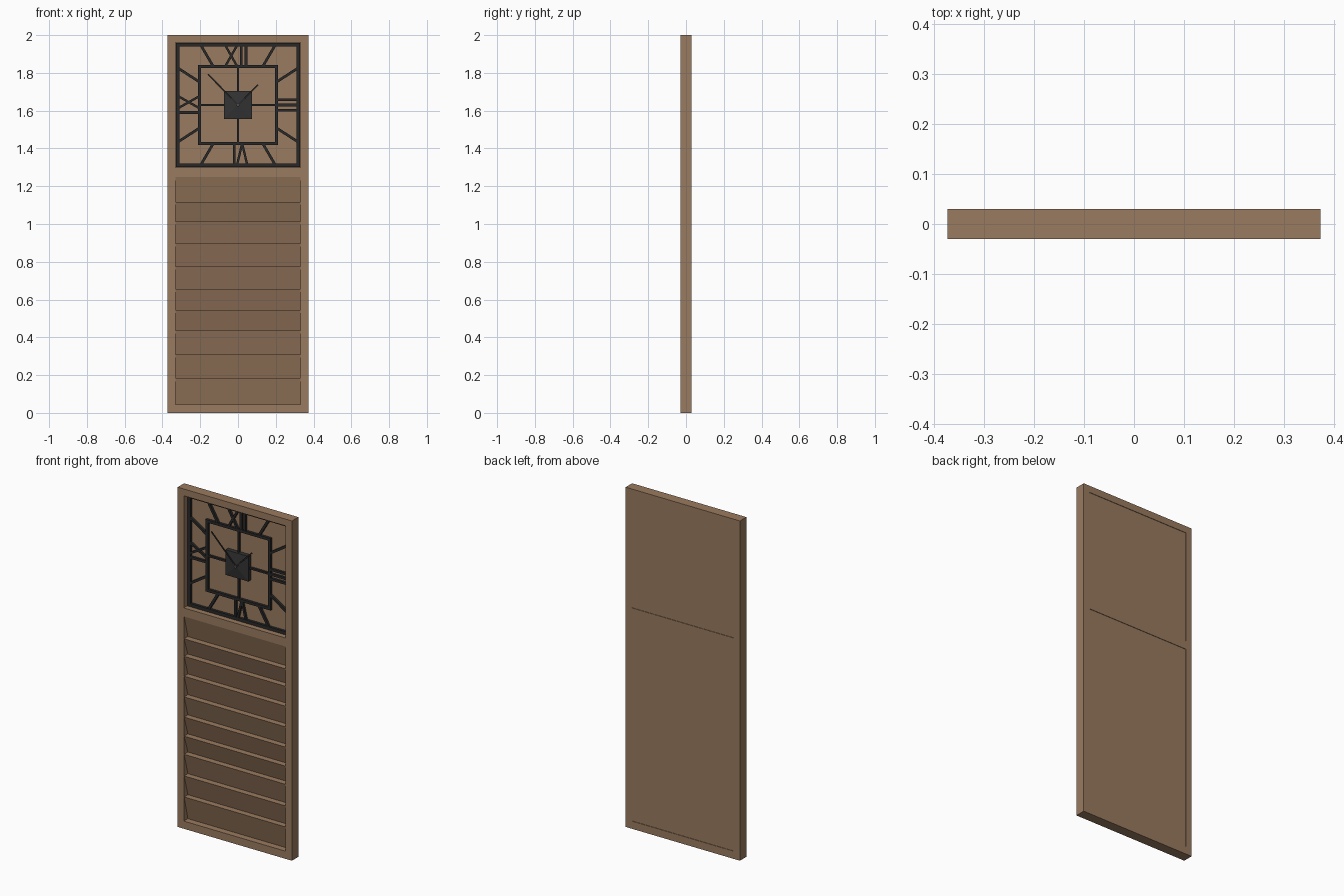
import bpy, bmesh, math
from mathutils import Vector

if "Cube" in bpy.data.objects:
    bpy.data.objects.remove(bpy.data.objects["Cube"])


def material(name, rgb):
    m = bpy.data.materials.new(name)
    m.diffuse_color = (*rgb, 1)
    m.use_nodes = True
    m.node_tree.nodes["Principled BSDF"].inputs["Base Color"].default_value = m.diffuse_color
    return m


WOOD = material("brown wood", (0.32, 0.196, 0.115))
IRON = material("black iron", (0.022, 0.022, 0.023))
HUB = material("dark grey metal", (0.033, 0.033, 0.034))
KNOB = material("grey knob", (0.08, 0.072, 0.065))


def finish(name, bm, mat):
    bmesh.ops.recalc_face_normals(bm, faces=bm.faces)
    me = bpy.data.meshes.new(name)
    bm.to_mesh(me)
    bm.free()
    me.materials.append(mat)
    ob = bpy.data.objects.new(name, me)
    bpy.context.collection.objects.link(ob)
    return ob


def prism(bm, pts, direction):
    """Extrude a closed outline along a direction."""
    f = bm.faces.new([bm.verts.new(p) for p in pts])
    r = bmesh.ops.extrude_face_region(bm, geom=[f])
    vs = [g for g in r["geom"] if isinstance(g, bmesh.types.BMVert)]
    bmesh.ops.translate(bm, verts=vs, vec=direction)


def box(bm, x0, x1, y0, y1, z0, z1):
    prism(bm, [(x0, y0, z0), (x1, y0, z0), (x1, y0, z1), (x0, y0, z1)], (0, y1 - y0, 0))


CZ = 1.63  # clock centre height


def bar(bm, p, q, w, y0, y1):
    """Flat bar between two dial points (x, z relative to the clock centre)."""
    p, q = Vector(p), Vector(q)
    d = (q - p).normalized()
    n = Vector((-d.y, d.x)) * w / 2
    prism(bm, [(c.x, y0, CZ + c.y) for c in (p + n, q + n, q - n, p - n)], (0, y1 - y0, 0))


def square_ring(bm, outer, w, y0, y1):
    i = outer - w
    for s in (-1, 1):
        a, b = sorted((s * i, s * outer))
        box(bm, a, b, y0, y1, CZ - outer, CZ + outer)
        box(bm, -i, i, y0, y1, CZ + a, CZ + b)


# Outer wooden frame: two stiles, three rails
bm = bmesh.new()
for s in (-1, 1):
    a, b = sorted((s * 0.332, s * 0.372))
    box(bm, a, b, -0.03, 0.03, 0, 2)
for z0, z1 in ((0, 0.045), (1.25, 1.30), (1.96, 2)):
    box(bm, -0.332, 0.332, -0.03, 0.03, z0, z1)
finish("frame", bm, WOOD)

# Back panel, slightly recessed behind
bm = bmesh.new()
box(bm, -0.332, 0.332, 0.015, 0.027, 0.04, 1.965)
finish("back_panel", bm, WOOD)

# Sloping slats: each leans inward toward its bottom edge
edges = [1.25, 1.117, 1.014, 0.897, 0.775, 0.656, 0.544, 0.437, 0.31, 0.186, 0.045]
bm = bmesh.new()
for top, bot in zip(edges, edges[1:]):
    prism(bm, [(-0.332, -0.027, top), (-0.332, 0.008, bot),
               (-0.332, 0.016, bot), (-0.332, 0.016, top)], (0.664, 0, 0))
finish("slats", bm, WOOD)

# Clock rings
bm = bmesh.new()
square_ring(bm, 0.329, 0.019, 0.0, 0.015)
square_ring(bm, 0.212, 0.016, 0.0, 0.015)
finish("clock_rings", bm, IRON)

# Cross spokes between hub and inner ring
bm = bmesh.new()
for d in ((1, 0), (-1, 0), (0, 1), (0, -1)):
    bar(bm, (d[0] * 0.05, d[1] * 0.05), (d[0] * 0.2, d[1] * 0.2), 0.011, 0.001, 0.014)
finish("clock_spokes", bm, IRON)

# Hour marks
bm = bmesh.new()
A, B = 0.204, 0.317
Y0, Y1, W = 0.001, 0.014, 0.014
for sx in (-1, 1):
    for sz in (-1, 1):
        bar(bm, (sx * 0.131, sz * A), (sx * 0.197, sz * B), W, Y0, Y1)
        bar(bm, (sx * A, sz * 0.122), (sx * B, sz * 0.195), W, Y0, Y1)
for x in (0.017, 0.042):                       # top uprights
    bar(bm, (x, A), (x, B), W, Y0, Y1)
for z in (-0.028, 0, 0.028):                   # right bars
    bar(bm, (A, z), (B, z), W, Y0, Y1)
bar(bm, (-0.02, -A), (-0.02, -B), W, Y0, Y1)   # bottom upright
bar(bm, (-A, -0.04), (-B, -0.04), W, Y0, Y1)   # left bar
for s in (-1, 1):
    bar(bm, (-0.036 - s * 0.032, A), (-0.036 + s * 0.032, B), 0.012, Y0, Y1)
    bar(bm, (-A, 0.015 - s * 0.032), (-B, 0.015 + s * 0.032), 0.012, Y0, Y1)
    bar(bm, (0.022, -A), (0.022 + s * 0.027, -B), 0.012, Y0, Y1)
finish("hour_marks", bm, IRON)

# Hub: square plate with a low pyramid front
bm = bmesh.new()
H = 0.074
box(bm, -H, H, -0.01, 0.015, CZ - H, CZ + H)
bmesh.ops.poke(bm, faces=[f for f in bm.faces if all(v.co.y < -0.009 for v in f.verts)])
for v in bm.verts:
    if abs(v.co.x) < 0.001 and v.co.y < -0.009:
        v.co.y = -0.02
finish("hub", bm, HUB)

# Hands
bm = bmesh.new()
bar(bm, (0, 0), (-0.159, 0.163), 0.008, -0.0225, -0.0195)
bar(bm, (0, 0), (0.106, 0.107), 0.008, -0.0225, -0.0195)
finish("hands", bm, IRON)

# Centre knob
bm = bmesh.new()
r = 0.009
prism(bm, [(r * math.cos(k * math.pi / 6), -0.027, CZ + r * math.sin(k * math.pi / 6))
           for k in range(12)], (0, 0.012, 0))
finish("knob", bm, KNOB)
